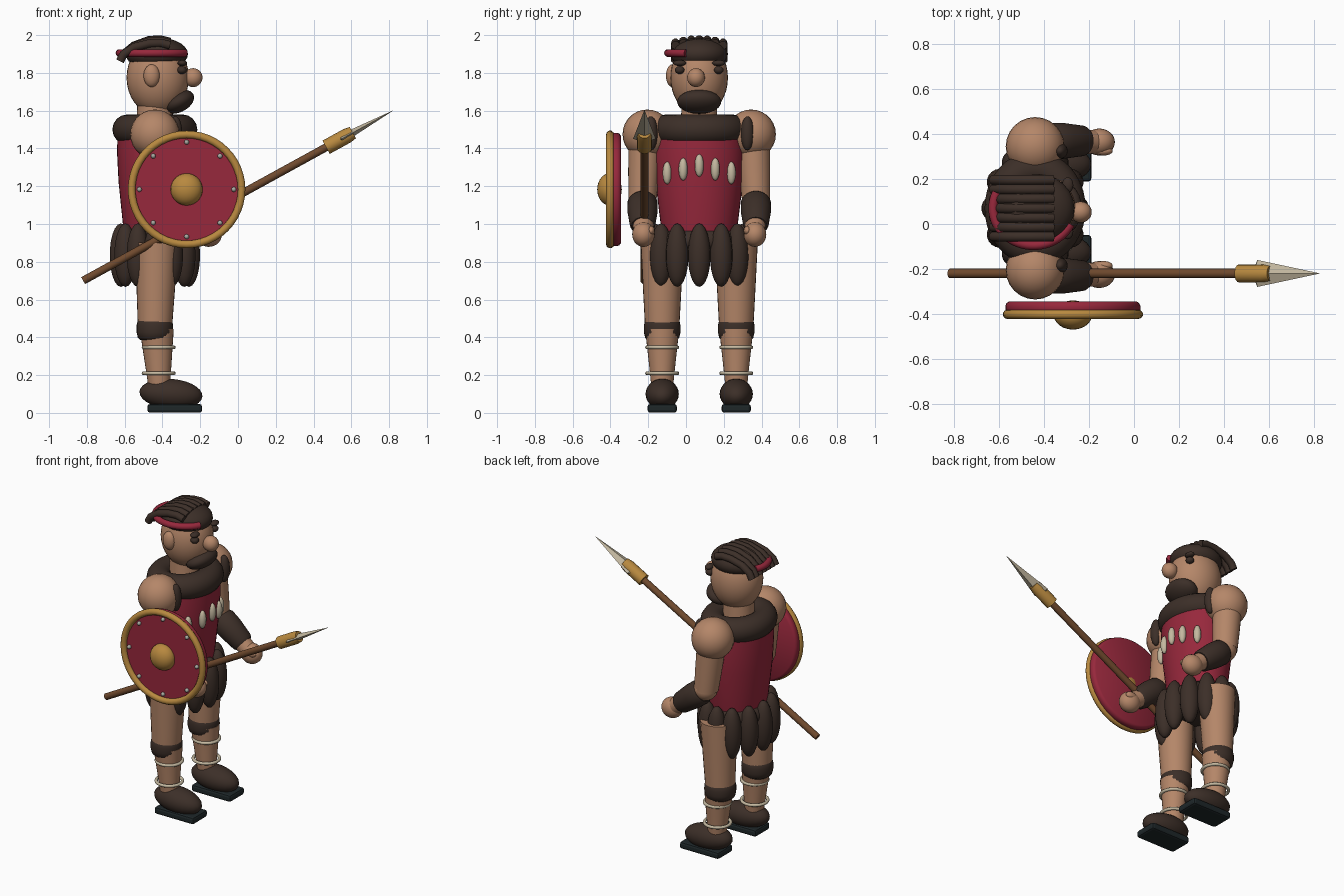
import bpy, bmesh, math
from mathutils import Vector, Matrix

if "Cube" in bpy.data.objects:
    bpy.data.objects.remove(bpy.data.objects["Cube"])

CX, CY = -0.44, 0.07      # body axis; the figure looks along +x


def material(name, rgb):
    m = bpy.data.materials.new(name)
    m.diffuse_color = (*rgb, 1)
    m.use_nodes = True
    m.node_tree.nodes["Principled BSDF"].inputs["Base Color"].default_value = m.diffuse_color
    return m


SKIN = material("skin", (0.46, 0.24, 0.14))
FUR = material("dark_fur", (0.045, 0.028, 0.021))
RED = material("crimson_cloth", (0.31, 0.021, 0.045))
GOLD = material("brass", (0.48, 0.25, 0.05))
WOOD = material("wood", (0.16, 0.068, 0.027))
BONE = material("bone", (0.55, 0.48, 0.35))
SOLE = material("sole_black", (0.013, 0.02, 0.022))
STEEL = material("steel", (0.4, 0.4, 0.36))


def finish(name, bm, mat, smooth=True):
    bmesh.ops.recalc_face_normals(bm, faces=bm.faces)
    me = bpy.data.meshes.new(name)
    bm.to_mesh(me)
    bm.free()
    ob = bpy.data.objects.new(name, me)
    bpy.context.collection.objects.link(ob)
    me.materials.append(mat)
    if smooth:
        bpy.ops.object.select_all(action='DESELECT')
        ob.select_set(True)
        bpy.context.view_layer.objects.active = ob
        bpy.ops.object.shade_smooth_by_angle(angle=math.radians(40))
    return ob


def ellipsoid(name, mat, loc, rad, pitch=0.0, seg=24):
    bm = bmesh.new()
    bmesh.ops.create_uvsphere(bm, u_segments=seg, v_segments=seg // 2 + 2, radius=1)
    bm.transform(Matrix.Translation(loc) @ Matrix.Rotation(pitch, 4, 'Y') @ Matrix.Diagonal((*rad, 1)))
    return finish(name, bm, mat)


def lathe(name, mat, start, end, profile, scale=(1, 1), seg=28, smooth=True):
    """Sweep (radius, fraction) rings from start to end, with capped ends."""
    start, end = Vector(start), Vector(end)
    axis = end - start
    rot = Vector((0, 0, 1)).rotation_difference(axis).to_matrix()
    bm = bmesh.new()
    rings = []
    for r, t in profile:
        ring = []
        for i in range(seg):
            a = math.tau * i / seg
            p = rot @ Vector((r * scale[0] * math.cos(a), r * scale[1] * math.sin(a), 0))
            ring.append(bm.verts.new(start + axis * t + p))
        rings.append(ring)
    for a, b in zip(rings, rings[1:]):
        for i in range(seg):
            j = (i + 1) % seg
            bm.faces.new((a[i], a[j], b[j], b[i]))
    bm.faces.new(rings[0])
    bm.faces.new(rings[-1])
    return finish(name, bm, mat, smooth)


def tube(name, mat, points, r, closed=False):
    """Round tube along a list of points."""
    cu = bpy.data.curves.new(name, 'CURVE')
    cu.dimensions = '3D'
    cu.bevel_depth, cu.bevel_resolution, cu.use_fill_caps = r, 3, True
    sp = cu.splines.new('POLY')
    sp.points.add(len(points) - 1)
    for q, p in zip(sp.points, points):
        q.co = (*p, 1)
    sp.use_cyclic_u = closed
    ob = bpy.data.objects.new(name, cu)
    bpy.context.collection.objects.link(ob)
    bpy.ops.object.select_all(action='DESELECT')
    ob.select_set(True)
    bpy.context.view_layer.objects.active = ob
    bpy.ops.object.convert(target='MESH')
    ob = bpy.context.view_layer.objects.active
    ob.data.materials.clear()
    ob.data.materials.append(mat)
    bpy.ops.object.shade_smooth_by_angle(angle=math.radians(50))


def arc(c, rx, ry, a0, a1, n, plane='XY'):
    pts = []
    for i in range(n):
        a = math.radians(a0 + (a1 - a0) * i / (n - 1))
        u, v = rx * math.cos(a), ry * math.sin(a)
        pts.append(Vector(c) + (Vector((u, v, 0)) if plane == 'XY' else Vector((u, 0, v))))
    return pts


# Legs, boots and arms on both sides
for side, s in (("right", -1), ("left", 1)):
    y = CY + s * 0.196
    ellipsoid(side + "_boot", FUR, (-0.355, y, 0.1), (0.167, 0.088, 0.08), 0.08)
    bm = bmesh.new()
    bmesh.ops.create_cube(bm, size=1)
    bm.transform(Matrix.Translation((-0.335, y, 0.024)) @ Matrix.Diagonal((0.29, 0.155, 0.046, 1)))
    sole = finish(side + "_sole", bm, SOLE, False)
    bev = sole.modifiers.new("rounding", 'BEVEL')
    bev.width, bev.segments = 0.014, 2
    lathe(side + "_shin", SKIN, (-0.415, y, 0.1), (-0.43, y, 0.44), [(0.055, 0), (0.062, 0.25), (0.09, 1)])
    lathe(side + "_thigh", SKIN, (-0.44, y, 0.44), (-0.43, y, 0.9), [(0.09, 0), (0.1, 0.4), (0.114, 1)])
    lathe(side + "_knee_cuff", FUR, (-0.44, y, 0.385), (-0.44, y, 0.505),
          [(0.075, 0), (0.09, 0.1), (0.097, 0.35), (0.097, 0.65), (0.09, 0.9), (0.075, 1)])
    for z in (0.21, 0.347):
        tube(side + "_ankle_ring", BONE, arc((-0.42, y, z), 0.08, 0.08, 0, 350, 36), 0.01, True)

    ya = CY + s * 0.3
    ellipsoid(side + "_shoulder", SKIN, (CX, CY + s * 0.275, 1.475), (0.131, 0.131, 0.131))
    lathe(side + "_upper_arm", SKIN, (CX, CY + s * 0.285, 1.46), (-0.41, ya, 1.14), [(0.09, 0), (0.082, 0.6), (0.075, 1)])
    ellipsoid(side + "_elbow", SKIN, (-0.405, ya, 1.14), (0.075, 0.075, 0.075))
    lathe(side + "_forearm", SKIN, (-0.4, ya, 1.13), (-0.17, ya - s * 0.005, 0.955), [(0.065, 0), (0.052, 1)])
    lathe(side + "_arm_cuff", FUR, (-0.385, ya, 1.12), (-0.215, ya, 0.99),
          [(0.07, 0), (0.08, 0.08), (0.08, 0.4), (0.068, 0.92), (0.058, 1)])
    ellipsoid(side + "_hand", SKIN, (-0.155, ya - s * 0.005, 0.945), (0.07, 0.06, 0.066))
    ellipsoid(side + "_thumb", SKIN, (-0.135, ya - s * 0.045, 0.965), (0.04, 0.02, 0.025))
    ellipsoid(side + "_shoulder_tuft", FUR, (-0.33, CY + s * 0.255, 1.48), (0.035, 0.035, 0.09))

# Torso with a fur collar
lathe("tunic", RED, (CX, CY, 0.95), (CX, CY, 1.5),
      [(0.195, 0), (0.205, 0.1), (0.232, 0.5), (0.242, 0.8), (0.235, 1)], (0.83, 1), 40)
bm = bmesh.new()
N, M = 40, 16
grid = [[bm.verts.new((CX + (0.145 + 0.08 * math.cos(b)) * math.cos(a),
                       CY + (0.175 + 0.08 * math.cos(b)) * math.sin(a),
                       1.5 + 0.08 * math.sin(b)))
         for b in (math.tau * j / M for j in range(M))] for a in (math.tau * i / N for i in range(N))]
for i in range(N):
    for j in range(M):
        k, l = (i + 1) % N, (j + 1) % M
        bm.faces.new((grid[i][j], grid[k][j], grid[k][l], grid[i][l]))
finish("fur_collar", bm, FUR)

# Row of teeth on the chest
for i in range(-2, 3):
    y = i * 0.085
    x = CX + 0.2 * math.sqrt(1 - (y / 0.24) ** 2)
    ellipsoid("tooth", BONE, (x, CY + y, 1.31 - 0.02 * abs(i)), (0.024, 0.024, 0.06), seg=14)

# Skirt of hanging fur lobes
ellipsoid("hips", FUR, (CX, CY, 0.91), (0.195, 0.235, 0.1))
for i in range(12):
    a = math.tau * i / 12
    ellipsoid("skirt_lobe", FUR, (CX + 0.18 * math.cos(a), CY + 0.233 * math.sin(a), 0.835), (0.06, 0.06, 0.168), seg=18)

# Head and face
lathe("neck", SKIN, (CX, CY, 1.48), (CX, CY, 1.7), [(0.1, 0), (0.09, 1)])
ellipsoid("head", SKIN, (-0.425, CY, 1.775), (0.165, 0.152, 0.2), seg=32)
ellipsoid("nose", SKIN, (-0.238, 0.053, 1.775), (0.05, 0.047, 0.05))
ellipsoid("ear", SKIN, (-0.457, -0.073, 1.785), (0.043, 0.033, 0.06))
ellipsoid("beard", FUR, (-0.317, CY, 1.647), (0.09, 0.117, 0.056), -0.45)
for s in (-1, 1):
    ellipsoid("eye", FUR, (-0.297, CY + s * 0.103, 1.815), (0.026, 0.026, 0.021), seg=16)
    ellipsoid("eyebrow", FUR, (-0.295, CY + s * 0.103, 1.852), (0.025, 0.035, 0.016), seg=16)

# Hair cap with swept-back strands
ellipsoid("hair_cap", FUR, (-0.43, CY, 1.9), (0.165, 0.152, 0.088))
for i in range(7):
    y = CY + (i - 3) * 0.042
    d = 0.002 * (i - 3) ** 2
    tube("hair_strand", FUR, [(-0.625, y, 1.862), (-0.605, y, 1.9), (-0.55, y, 1.945 - d / 2), (-0.47, y, 1.974 - d),
                              (-0.41, y, 1.977 - d), (-0.36, y, 1.964 - d)], 0.023)
tube("headband", RED, arc((-0.447, CY, 1.905), 0.18, 0.165, 155, 335, 30), 0.021)

# Round shield
SX, SZ = -0.272, 1.183
lathe("shield_board", RED, (SX, -0.345, SZ), (SX, -0.4, SZ),
      [(0.285, 0), (0.296, 0.15), (0.3, 0.35), (0.3, 0.7), (0.29, 1)], seg=48)
tube("shield_rim", GOLD, arc((SX, -0.402, SZ), 0.291, 0.291, 0, 352.5, 48, 'XZ'), 0.021, True)
ellipsoid("shield_boss", GOLD, (SX, -0.405, SZ), (0.085, 0.065, 0.085))
for i in range(8):
    a = math.tau * i / 8
    ellipsoid("shield_stud", STEEL, (SX + 0.25 * math.cos(a), -0.403, SZ + 0.25 * math.sin(a)),
              (0.013, 0.016, 0.013), seg=12)

# Spear
butt, tip = Vector((-0.82, -0.22, 0.7)), Vector((0.825, -0.22, 1.603))


def along(t):
    return butt.lerp(tip, t)


lathe("spear_shaft", WOOD, along(0), along(0.82), [(0.021, 0), (0.021, 1)], seg=16)
lathe("spear_socket", GOLD, along(0.782), along(0.868), [(0.04, 0), (0.04, 0.8), (0.034, 1)], seg=16)
lathe("spear_head", BONE, along(0.825), tip, [(0.03, 0), (0.06, 0.04), (0.0008, 1)], (0.4, 1), 4, False)
